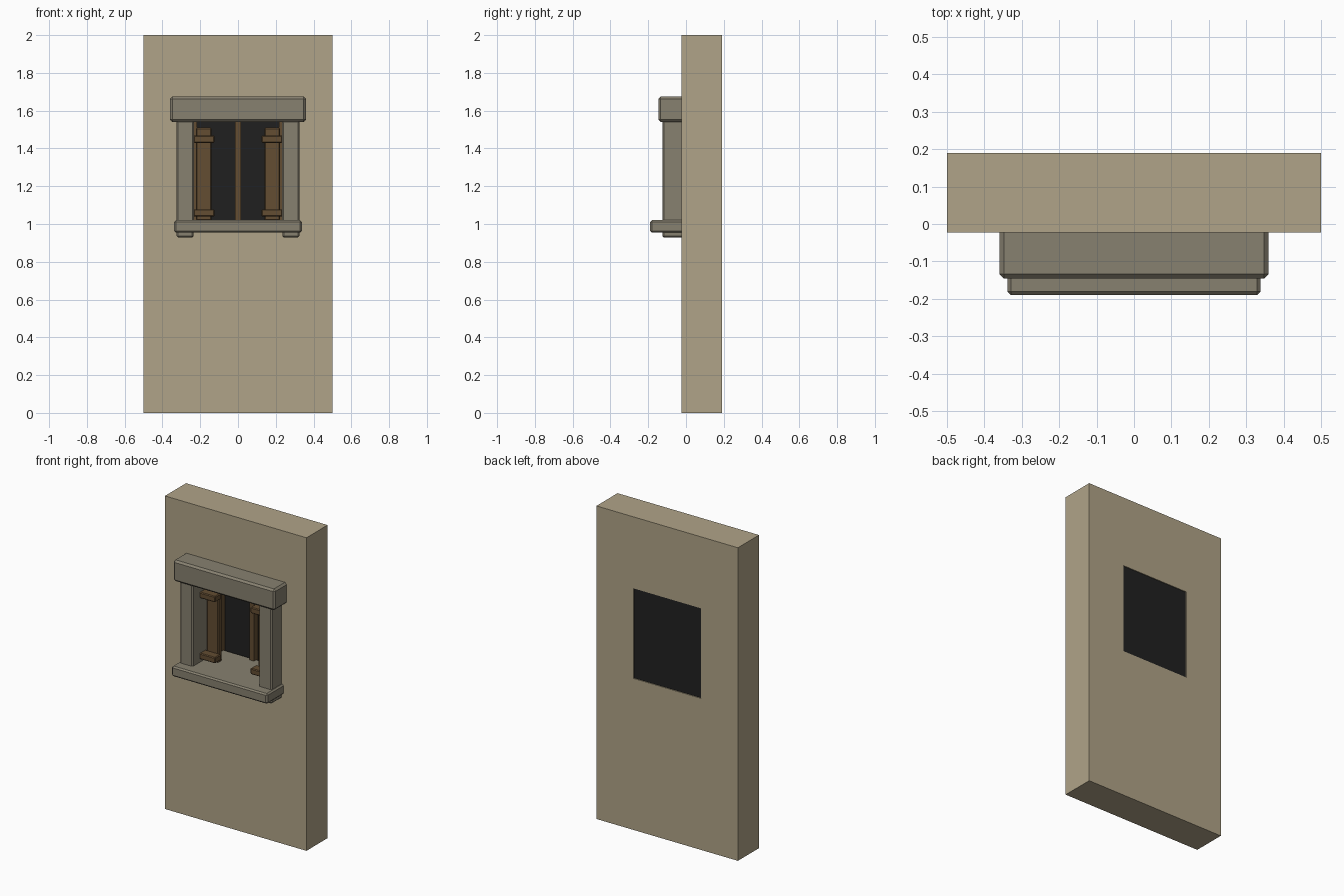
import bpy, bmesh

if "Cube" in bpy.data.objects:
    bpy.data.objects.remove(bpy.data.objects["Cube"])


def material(name, rgb):
    m = bpy.data.materials.new(name)
    m.diffuse_color = (*rgb, 1)
    m.use_nodes = True
    m.node_tree.nodes["Principled BSDF"].inputs["Base Color"].default_value = m.diffuse_color
    return m


PLASTER = material("tan_plaster", (0.434, 0.371, 0.246))
STONE = material("grey_stone", (0.242, 0.218, 0.162))
WOOD = material("brown_wood", (0.125, 0.074, 0.032))
DARK = material("dark_interior", (0.0145, 0.0145, 0.0145))


def add_object(name, bm, mat):
    bmesh.ops.recalc_face_normals(bm, faces=bm.faces)
    me = bpy.data.meshes.new(name)
    bm.to_mesh(me)
    bm.free()
    me.materials.append(mat)
    ob = bpy.data.objects.new(name, me)
    bpy.context.collection.objects.link(ob)
    return ob


def box(name, x, y, z, mat, bevel=0.0):
    """Chamfered box from (min, max) ranges."""
    bm = bmesh.new()
    bmesh.ops.create_cube(bm, size=1)
    for v in bm.verts:
        v.co = [r[0] if c < 0 else r[1] for c, r in zip(v.co, (x, y, z))]
    if bevel:
        bmesh.ops.bevel(bm, geom=bm.edges[:], offset=bevel, segments=1, affect='EDGES')
    return add_object(name, bm, mat)


# Wall: 3 x 3 grid of faces without the middle one, extruded through
xs, zs = (-0.5, -0.238, 0.238, 0.5), (0, 0.968, 1.543, 2)
bm = bmesh.new()
grid = [[bm.verts.new((x, -0.023, z)) for z in zs] for x in xs]
for i in range(3):
    for j in range(3):
        if (i, j) != (1, 1):
            bm.faces.new((grid[i][j], grid[i + 1][j], grid[i + 1][j + 1], grid[i][j + 1]))
res = bmesh.ops.extrude_face_region(bm, geom=bm.faces[:], use_keep_orig=True)
for v in res["geom"]:
    if isinstance(v, bmesh.types.BMVert):
        v.co.y = 0.19
add_object("wall", bm, PLASTER)

# Stone surround
box("lintel", (-0.36, 0.36), (-0.146, 0.14), (1.54, 1.675), STONE, 0.012)
box("sill", (-0.338, 0.338), (-0.19, 0.17), (0.955, 1.02), STONE, 0.009)

# Dark pane closing the opening near the back face
box("window_pane", (-0.237, 0.237), (0.178, 0.186), (0.969, 1.542), DARK)

# Wooden middle bar
box("middle_bar", (-0.015, 0.015), (0.14, 0.18), (1.01, 1.542), WOOD)

# Parts repeated left and right
for s, side in ((-1, "left"), (1, "right")):
    def mx(a, b):
        return tuple(sorted((s * a, s * b)))
    box(f"post_{side}", mx(0.233, 0.325), (-0.125, 0.14), (1.012, 1.55), STONE, 0.008)
    box(f"bracket_{side}", mx(0.235, 0.325), (-0.125, 0.0), (0.928, 0.962), STONE, 0.008)
    box(f"frame_jamb_{side}", mx(0.217, 0.237), (0.14, 0.18), (1.01, 1.542), WOOD)
    box(f"shutter_{side}", mx(0.14, 0.222), (0.0, 0.04), (1.018, 1.51), WOOD, 0.006)
    for z, level in ((1.04, "lower"), (1.43, "upper")):
        box(f"shutter_strap_{level}_{side}", mx(0.124, 0.236), (-0.054, 0.005),
            (z, z + 0.038), WOOD, 0.005)
